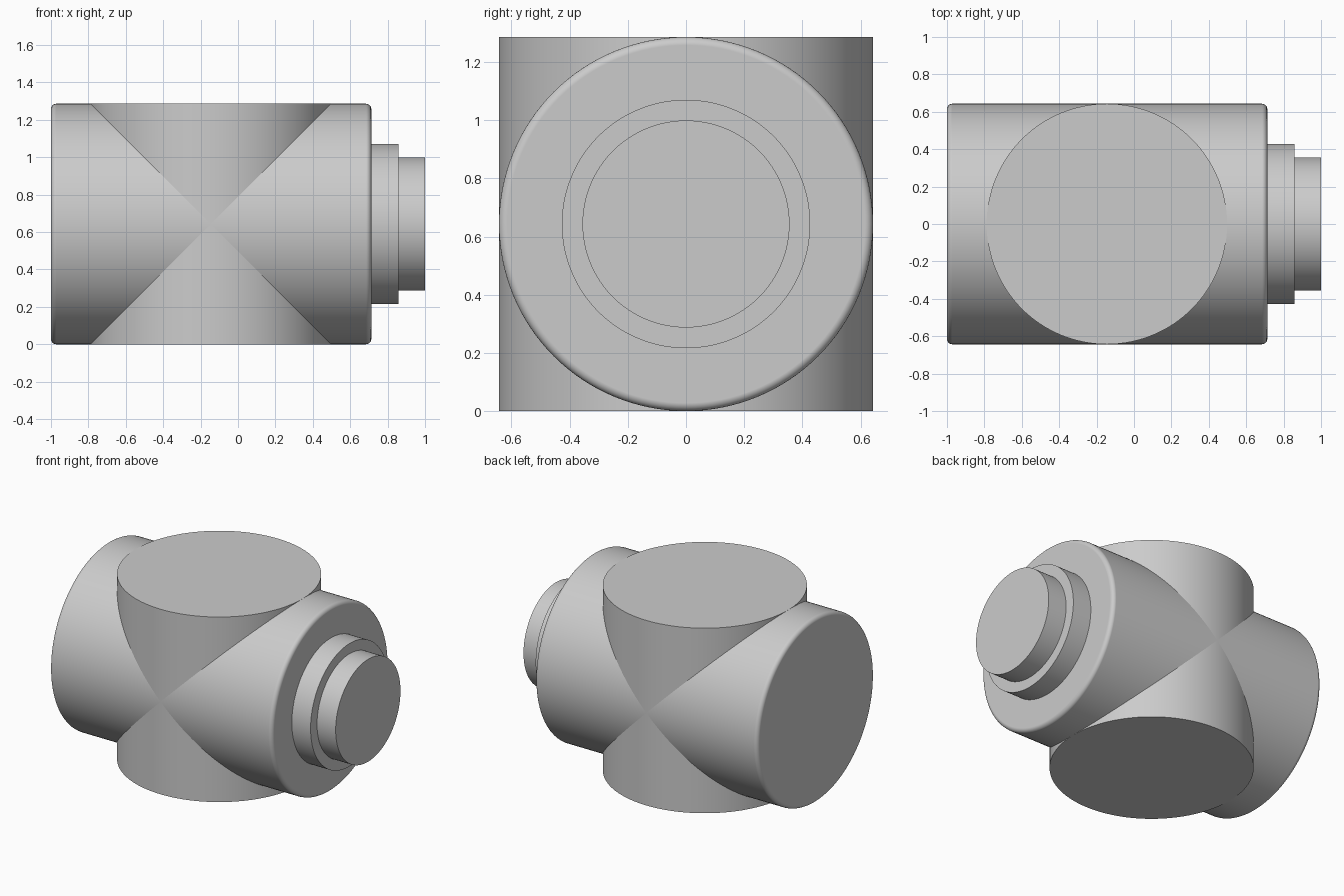
import bpy
from math import pi

if "Cube" in bpy.data.objects:
    bpy.data.objects.remove(bpy.data.objects["Cube"])

R = 0.643    # shared radius of both crossing barrels
CX = -0.145  # centre of the upright barrel
SIDES = 128


def cylinder(name, radius, length, location, along_x=True, round_edge=0):
    bpy.ops.mesh.primitive_cylinder_add(
        vertices=SIDES, radius=radius, depth=length, location=location,
        rotation=(0, pi / 2 if along_x else 0, 0))
    obj = bpy.context.object
    obj.name = name
    if round_edge:
        bpy.ops.object.shade_smooth()
        bevel = obj.modifiers.new("rounded_rim", 'BEVEL')
        bevel.width = round_edge
        bevel.segments = 5
        bevel.limit_method = 'ANGLE'
        bevel.harden_normals = True
    else:
        bpy.ops.object.shade_smooth_by_angle()
    return obj


def cylinder_x(name, radius, x0, x1, round_edge=0):
    return cylinder(name, radius, x1 - x0, ((x0 + x1) / 2, 0, R), True, round_edge)


# Horizontal barrel with softened rims
cylinder_x("horizontal_barrel", R, -1.0, 0.713, 0.028)

# Upright barrel with sharp rims, crossing through the first
cylinder("upright_barrel", R, 2 * R, (CX, 0, R), along_x=False)

# Stepped nose on the right end
cylinder_x("nose_collar", 0.427, 0.69, 0.857)
cylinder_x("nose_tip", 0.356, 0.84, 1.0)
